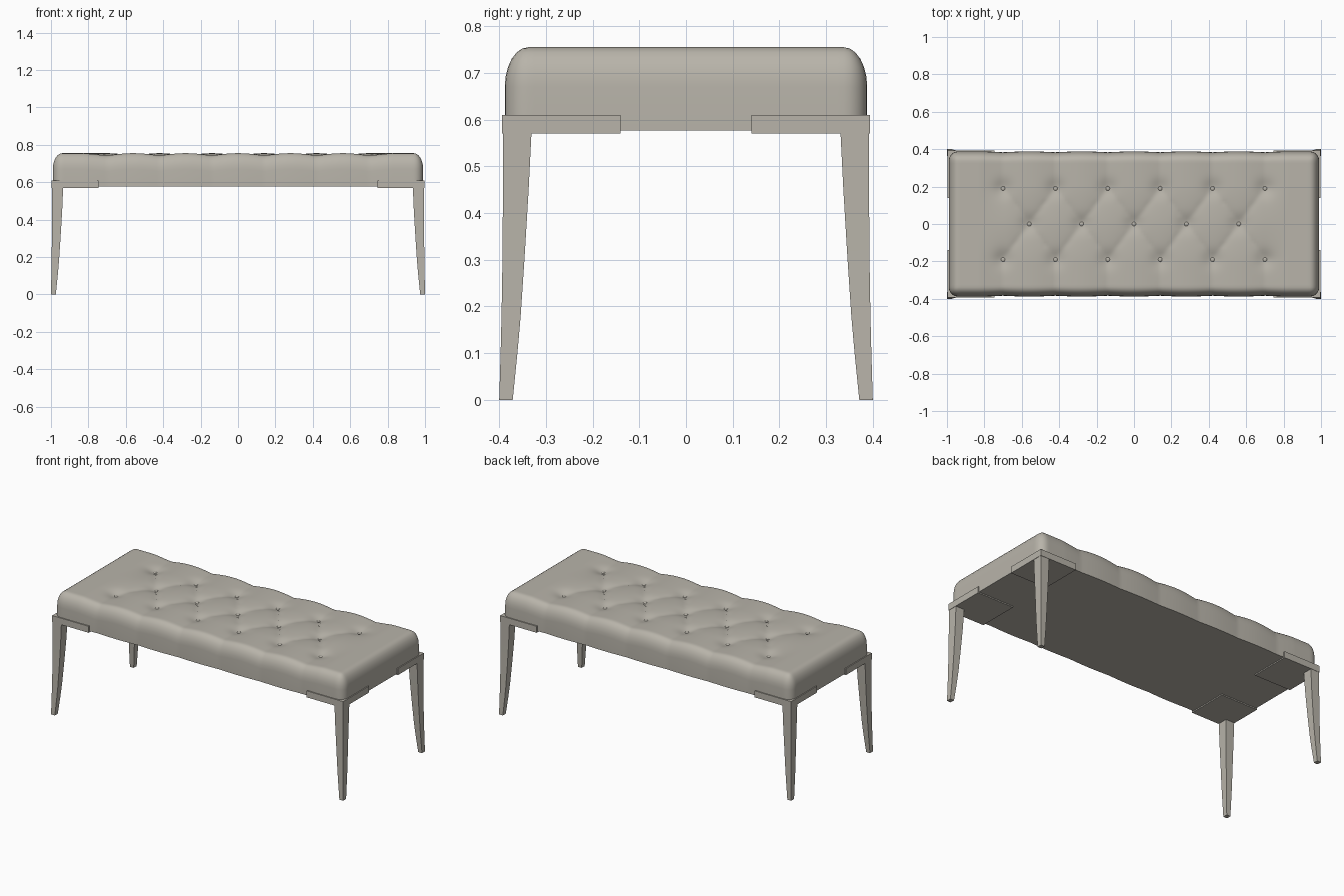
import bpy, bmesh, math

if "Cube" in bpy.data.objects:
    bpy.data.objects.remove(bpy.data.objects["Cube"])

fabric = bpy.data.materials.new("warm grey")
fabric.diffuse_color = (0.48, 0.455, 0.40, 1)
fabric.use_nodes = True
fabric.node_tree.nodes["Principled BSDF"].inputs["Base Color"].default_value = fabric.diffuse_color


def finish(bm, name, angle=None):
    bmesh.ops.recalc_face_normals(bm, faces=bm.faces[:])
    me = bpy.data.meshes.new(name)
    bm.to_mesh(me)
    bm.free()
    me.materials.append(fabric)
    ob = bpy.data.objects.new(name, me)
    bpy.context.collection.objects.link(ob)
    if angle:
        bpy.ops.object.select_all(action='DESELECT')
        bpy.context.view_layer.objects.active = ob
        ob.select_set(True)
        bpy.ops.object.shade_smooth_by_angle(angle=math.radians(angle))
    return ob


# Tufting layout: staggered rows of buttons
DX, ROW = 0.28, 0.19
buttons = [(DX * (k + 0.5), s * ROW) for k in range(-3, 3) for s in (-1, 1)]
buttons += [(DX * k, 0) for k in range(-2, 3)]
HX, HY, R, RV, BASE = 0.99, 0.388, 0.05, 0.085, 0.577


def top_height(x, y):
    # diamond folds between buttons, running straight out to the long edges
    cx, cy = max(-0.7, min(0.7, x)), max(-ROW, min(ROW, y))
    s, t = cx / DX + cy / (2 * ROW), cx / DX - cy / (2 * ROW)
    f = math.sqrt(abs(math.sin(math.pi * s) * math.sin(math.pi * t)))
    fade = max(0, 1 - max(0, abs(x) - 0.7) / 0.12)
    z = 0.755 - 0.013 * (1 - f) * fade
    for bx, by in buttons:
        z -= 0.013 * math.exp(-((x - bx) ** 2 + (y - by) ** 2) / 0.045 ** 2)
    return z


def stations(h, n):
    # dense rounding at the rim, even spacing inside
    arc = [h - R + R * math.sin(math.radians(a)) for a in (15, 30, 45, 60, 75, 90)]
    inner = [-(h - R) + 2 * (h - R) * i / n for i in range(n + 1)]
    return [-a for a in reversed(arc)] + inner + arc


# Cushion: tufted top with rolled rim, straight sides, flat underside
xs, ys = stations(HX, 134), stations(HY, 48)
bm = bmesh.new()
grid = []
for x in xs:
    col = []
    for y in ys:
        a, b = max(0, abs(x) - HX + R), max(0, abs(y) - HY + R)
        q, l = max(a, b), math.hypot(a, b)
        k = q / l if l > 0 else 1
        px = math.copysign(HX - R + a * k, x) if a else x
        py = math.copysign(HY - R + b * k, y) if b else y
        drop = RV * (1 - math.sqrt(max(0, 1 - (q / R) ** 2)))
        if abs(x) < 0.8:    # scalloped long sides
            py *= 1 - 0.012 * (1 - abs(math.cos(math.pi * x / DX))) * (abs(y) / HY) ** 4
        col.append(bm.verts.new((px, py, top_height(px, py) - drop)))
    grid.append(col)
for i in range(len(xs) - 1):
    for j in range(len(ys) - 1):
        bm.faces.new((grid[i][j], grid[i + 1][j], grid[i + 1][j + 1], grid[i][j + 1]))
rim = [e for e in bm.edges if e.is_boundary]
ext = bmesh.ops.extrude_edge_only(bm, edges=rim)['geom']
for v in ext:
    if isinstance(v, bmesh.types.BMVert):
        v.co.z = BASE
nx, ny = len(xs), len(ys)
low = [e for e in ext if isinstance(e, bmesh.types.BMEdge) and e.is_boundary]
bmesh.ops.contextual_create(bm, geom=low)
finish(bm, "tufted_cushion", 50)

# Buttons
bm = bmesh.new()
for bx, by in buttons:
    r = bmesh.ops.create_uvsphere(bm, u_segments=12, v_segments=8, radius=0.012)
    for v in r['verts']:
        v.co = (v.co.x + bx, v.co.y + by, v.co.z * 0.4 + top_height(bx, by) + 0.001)
finish(bm, "buttons", 60)

# Legs: curved square taper; (z, inner x, outer x, inner y, outer y)
profile = [(0.59, 0.934, 0.994, 0.33, 0.392), (0.57, 0.935, 0.994, 0.331, 0.392),
           (0.45, 0.94, 0.994, 0.337, 0.392), (0.30, 0.949, 0.995, 0.346, 0.393),
           (0.18, 0.957, 0.997, 0.354, 0.395), (0.10, 0.964, 0.998, 0.361, 0.397),
           (0.0, 0.974, 1.0, 0.371, 0.40)]
for sx, side in ((-1, "left"), (1, "right")):
    for sy, end in ((-1, "front"), (1, "back")):
        bm = bmesh.new()
        rings = [[bm.verts.new((sx * x, sy * y, z)) for x, y in
                  ((xi, yi), (xo, yi), (xo, yo), (xi, yo))]
                 for z, xi, xo, yi, yo in profile]
        for a, b in zip(rings, rings[1:]):
            for i in range(4):
                j = (i + 1) % 4
                bm.faces.new((a[i], a[j], b[j], b[i]))
        bm.faces.new(rings[0])
        bm.faces.new(rings[-1])
        finish(bm, f"{end}_{side}_leg", 30)

        # Corner bracket slab holding the cushion
        bm = bmesh.new()
        r = bmesh.ops.create_cube(bm, size=1)
        for v in r['verts']:
            v.co = (sx * (0.871 + v.co.x * 0.25), sy * (0.267 + v.co.y * 0.254),
                    0.59 + v.co.z * 0.04)
        finish(bm, f"{end}_{side}_bracket")
